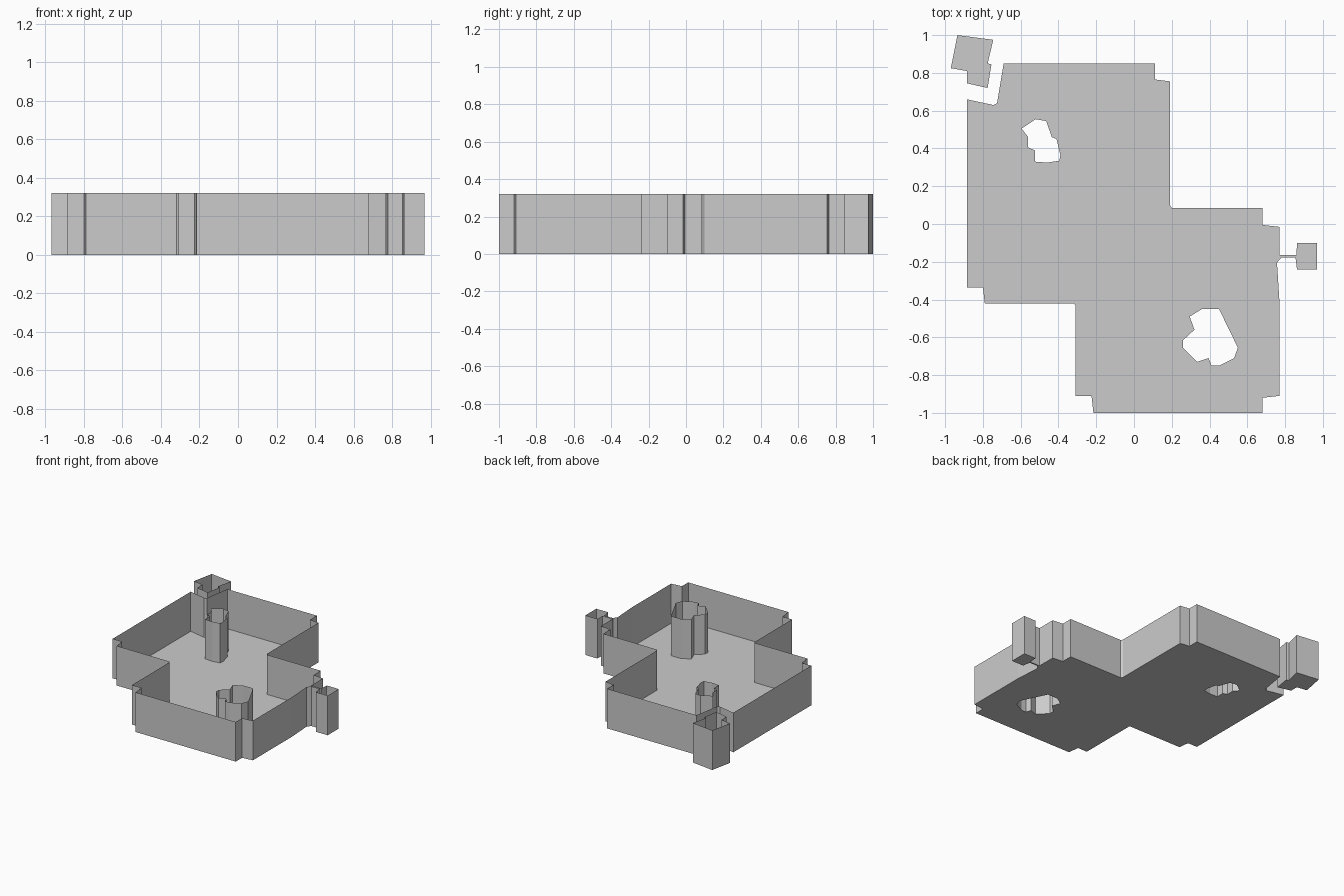
import bpy
from mathutils import Vector
from mathutils.geometry import tessellate_polygon

if "Cube" in bpy.data.objects:
    bpy.data.objects.remove(bpy.data.objects["Cube"])

H = 0.32  # wall height

# Floor plan outline of the main chamber, including the side closet on the right
main_plan = [
    (-.69, .85), (.11, .85), (.11, .765), (.19, .755), (.19, .10), (.20, .085),
    (.68, .085), (.68, -.005), (.77, -.015), (.77, -.165), (.86, -.165),
    (.863, -.10), (.97, -.10), (.97, -.24), (.863, -.24), (.855, -.177),
    (.78, -.177), (.757, -.205), (.77, -.41), (.77, -.91), (.68, -.92),
    (.68, -1), (-.215, -1), (-.225, -.91), (-.31, -.91), (-.31, -.43),
    (-.32, -.42), (-.79, -.42), (-.80, -.335), (-.885, -.335), (-.885, .66),
    (-.745, .63), (-.725, .64)]

# Detached corner room
corner_plan = [(-.935, 1), (-.745, .975), (-.775, .85), (-.755, .845),
               (-.775, .72), (-.885, .745), (-.885, .81), (-.97, .825)]

# Irregular rock columns that pierce the floor
left_column = [(-.52, .555), (-.465, .545), (-.435, .46), (-.41, .45),
               (-.39, .365), (-.395, .335), (-.46, .325), (-.525, .33),
               (-.525, .39), (-.56, .405), (-.56, .46), (-.595, .505)]
right_column = [(.36, -.45), (.45, -.45), (.55, -.655), (.53, -.71),
                (.45, -.75), (.41, -.75), (.395, -.71), (.335, -.73),
                (.26, -.655), (.26, -.615), (.32, -.56), (.295, -.49)]


def add_mesh(name, verts, faces):
    me = bpy.data.meshes.new(name)
    me.from_pydata(verts, [], faces)
    me.update()
    ob = bpy.data.objects.new(name, me)
    bpy.context.collection.objects.link(ob)
    return ob


def walls(name, plan):
    """Thin vertical walls along a closed plan, open at the top."""
    n = len(plan)
    verts = [(x, y, z) for z in (0, H) for x, y in plan]
    faces = [(i, i + n, (i + 1) % n + n, (i + 1) % n) for i in range(n)]
    add_mesh(name, verts, faces)


def floor(name, *loops):
    """Flat floor: first loop is the outline, the others are holes."""
    loops = [[Vector((x, y, 0)) for x, y in loop] for loop in loops]
    verts = [v for loop in loops for v in loop]
    faces = []
    for a, b, c in tessellate_polygon(loops):
        up = (verts[b] - verts[a]).cross(verts[c] - verts[a]).z > 0
        faces.append((a, b, c) if up else (a, c, b))
    add_mesh(name, verts, faces)


# Floors
floor("main_floor", main_plan, left_column, right_column)
floor("corner_room_floor", corner_plan)

# Walls
for name, plan in (("main_walls", main_plan), ("corner_room_walls", corner_plan),
                   ("left_column_walls", left_column),
                   ("right_column_walls", right_column)):
    walls(name, plan)
